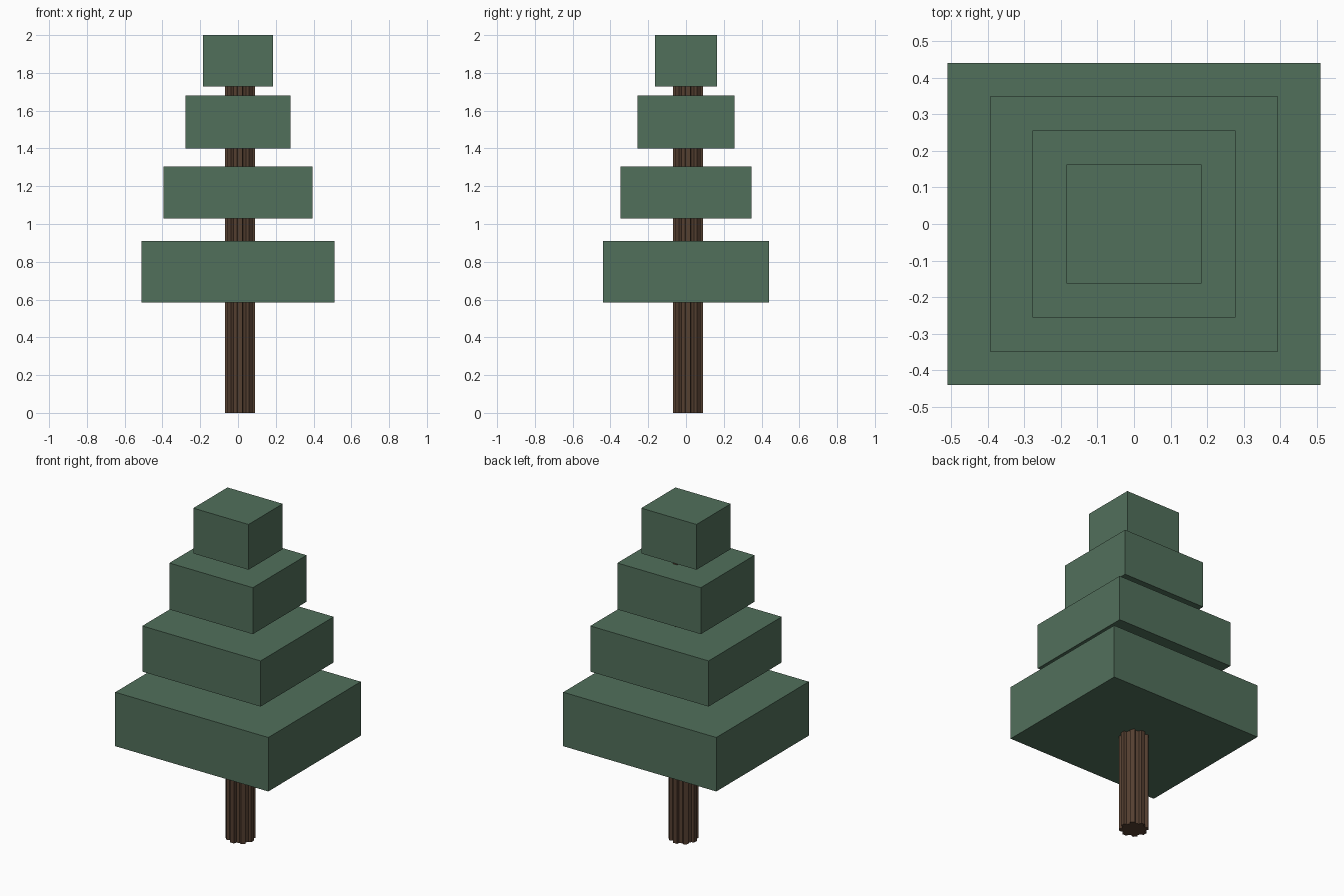
import bpy, bmesh, math

if "Cube" in bpy.data.objects:
    bpy.data.objects.remove(bpy.data.objects["Cube"])


def material(name, color):
    m = bpy.data.materials.new(name)
    m.diffuse_color = (*color, 1)
    m.use_nodes = True
    m.node_tree.nodes["Principled BSDF"].inputs["Base Color"].default_value = m.diffuse_color
    return m


green = material("needle_green", (0.083, 0.16, 0.105))
brown = material("bark_brown", (0.09, 0.05, 0.03))


def prism(name, outline, z0, z1, mat):
    """Extrude a closed outline from z0 up to z1."""
    bm = bmesh.new()
    face = bm.faces.new([bm.verts.new((x, y, z0)) for x, y in outline])
    top = bmesh.ops.extrude_face_region(bm, geom=[face])["geom"]
    bmesh.ops.translate(bm, vec=(0, 0, z1 - z0),
                        verts=[v for v in top if isinstance(v, bmesh.types.BMVert)])
    bmesh.ops.recalc_face_normals(bm, faces=bm.faces)
    mesh = bpy.data.meshes.new(name)
    bm.to_mesh(mesh)
    bm.free()
    mesh.materials.append(mat)
    obj = bpy.data.objects.new(name, mesh)
    bpy.context.collection.objects.link(obj)
    return obj


# Foliage tiers: half width, half depth, bottom, top
tiers = [(0.51, 0.44, 0.585, 0.91), (0.394, 0.348, 1.03, 1.305),
         (0.278, 0.256, 1.40, 1.68), (0.184, 0.163, 1.727, 2.0)]
for i, (w, d, z0, z1) in enumerate(tiers, 1):
    prism(f"foliage_tier_{i}", [(-w, -d), (w, -d), (w, d), (-w, d)], z0, z1, green)

# Trunk with eight ridges in the bark
ridges, cx, cy = 8, 0.01, 0.01
outline = []
for i in range(ridges):
    for offset, r in ((-0.32, 0.066), (-0.2, 0.081), (0.2, 0.081), (0.32, 0.066)):
        a = math.tau * (i + offset) / ridges
        outline.append((cx + r * math.cos(a), cy + r * math.sin(a)))
prism("trunk", outline, 0, 1.75, brown)
